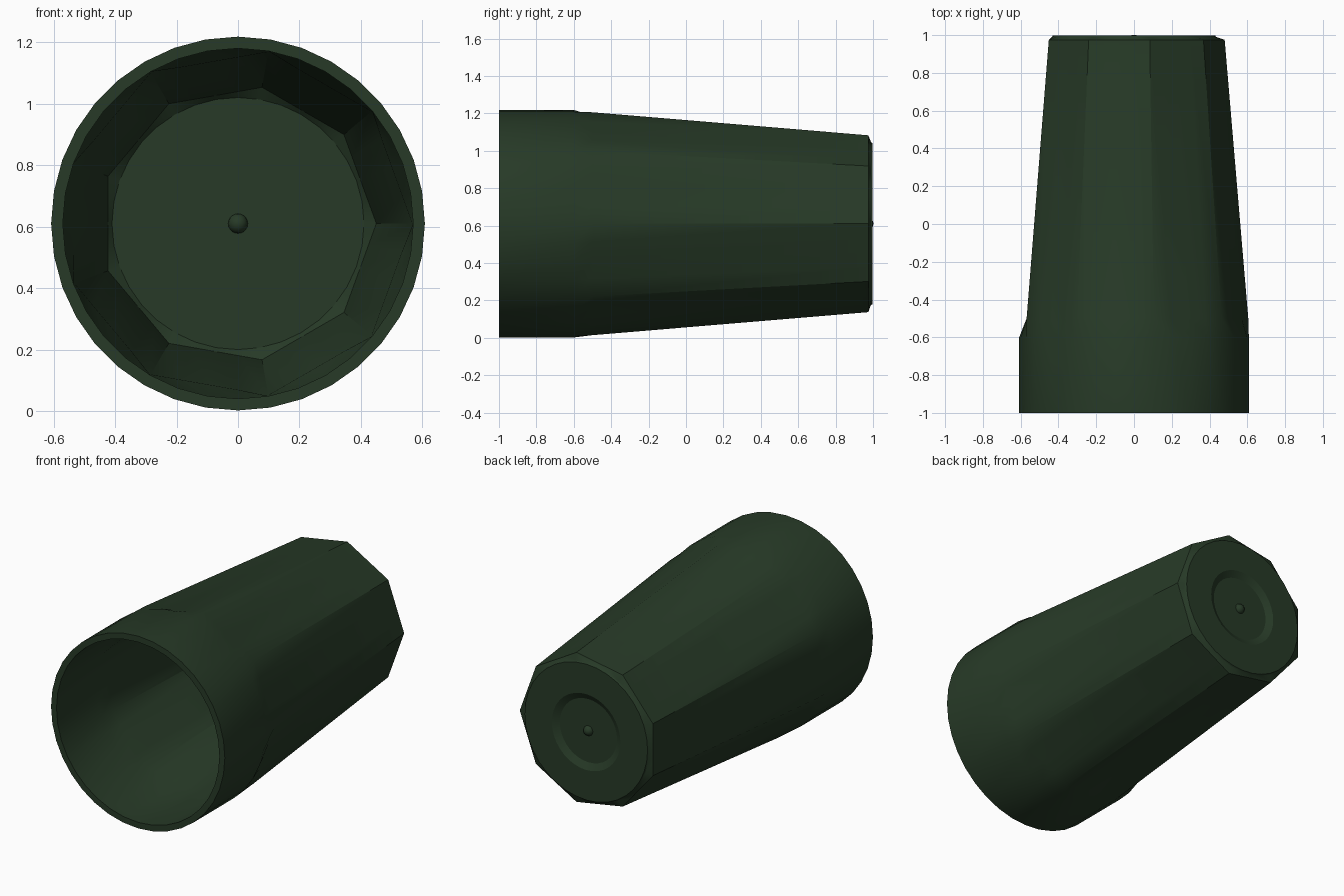
import bpy, bmesh, math
from mathutils import Matrix

cube = bpy.data.objects.get("Cube")
if cube:
    bpy.data.objects.remove(cube, do_unlink=True)

SEGMENTS = 36
SIDES = 9
PER_SIDE = SEGMENTS // SIDES
CENTRE_Z = 0.61

green = bpy.data.materials.new("dark green")
green.use_nodes = True
colour = (0.020, 0.042, 0.020, 1)
green.diffuse_color = colour
green.node_tree.nodes["Principled BSDF"].inputs["Base Color"].default_value = colour


def finish(bm, name):
    bmesh.ops.recalc_face_normals(bm, faces=bm.faces)
    mesh = bpy.data.meshes.new(name)
    bm.to_mesh(mesh)
    bm.free()
    mesh.materials.append(green)
    obj = bpy.data.objects.new(name, mesh)
    bpy.context.collection.objects.link(obj)
    bpy.ops.object.select_all(action="DESELECT")
    obj.select_set(True)
    bpy.context.view_layer.objects.active = obj
    bpy.ops.object.shade_smooth_by_angle(angle=math.radians(28))
    return obj


def ring(bm, y, radius, faceted):
    """Circle, or nine-sided outline with the same number of points."""
    verts = []
    for i in range(SEGMENTS):
        angle = math.tau * i / SEGMENTS
        if faceted:
            a = math.tau * (i // PER_SIDE) / SIDES
            b = a + math.tau / SIDES
            t = (i % PER_SIDE) / PER_SIDE
            x = math.cos(a) * (1 - t) + math.cos(b) * t
            z = math.sin(a) * (1 - t) + math.sin(b) * t
        else:
            x, z = math.cos(angle), math.sin(angle)
        verts.append(bm.verts.new((x * radius, y, z * radius + CENTRE_Z)))
    return verts


# Cup shell: inner floor, inner wall, rim, outer wall, base with recess
profile = [
    (0.93, 0.41, False),
    (0.91, 0.45, True),
    (-0.50, 0.567, True),
    (-0.60, 0.57, False),
    (-1.00, 0.57, False),
    (-1.00, 0.608, False),
    (-0.60, 0.608, False),
    (-0.50, 0.605, True),
    (0.975, 0.48, True),
    (0.99, 0.435, False),
    (0.998, 0.43, False),
    (0.998, 0.24, False),
    (0.975, 0.20, False),
]
bm = bmesh.new()
rings = [ring(bm, *p) for p in profile]
for r0, r1 in zip(rings, rings[1:]):
    for i in range(SEGMENTS):
        j = (i + 1) % SEGMENTS
        bm.faces.new((r0[i], r0[j], r1[j], r1[i]))
bm.faces.new(rings[0])
bm.faces.new(rings[-1])
finish(bm, "cup_shell")

# Small round nubs at the centre of the floor and of the base
for name, y in (("inner_nub", 0.93), ("base_nub", 0.97)):
    bm = bmesh.new()
    bmesh.ops.create_uvsphere(bm, u_segments=16, v_segments=10, radius=0.032,
                              matrix=Matrix.Translation((0, y, CENTRE_Z)))
    finish(bm, name)
